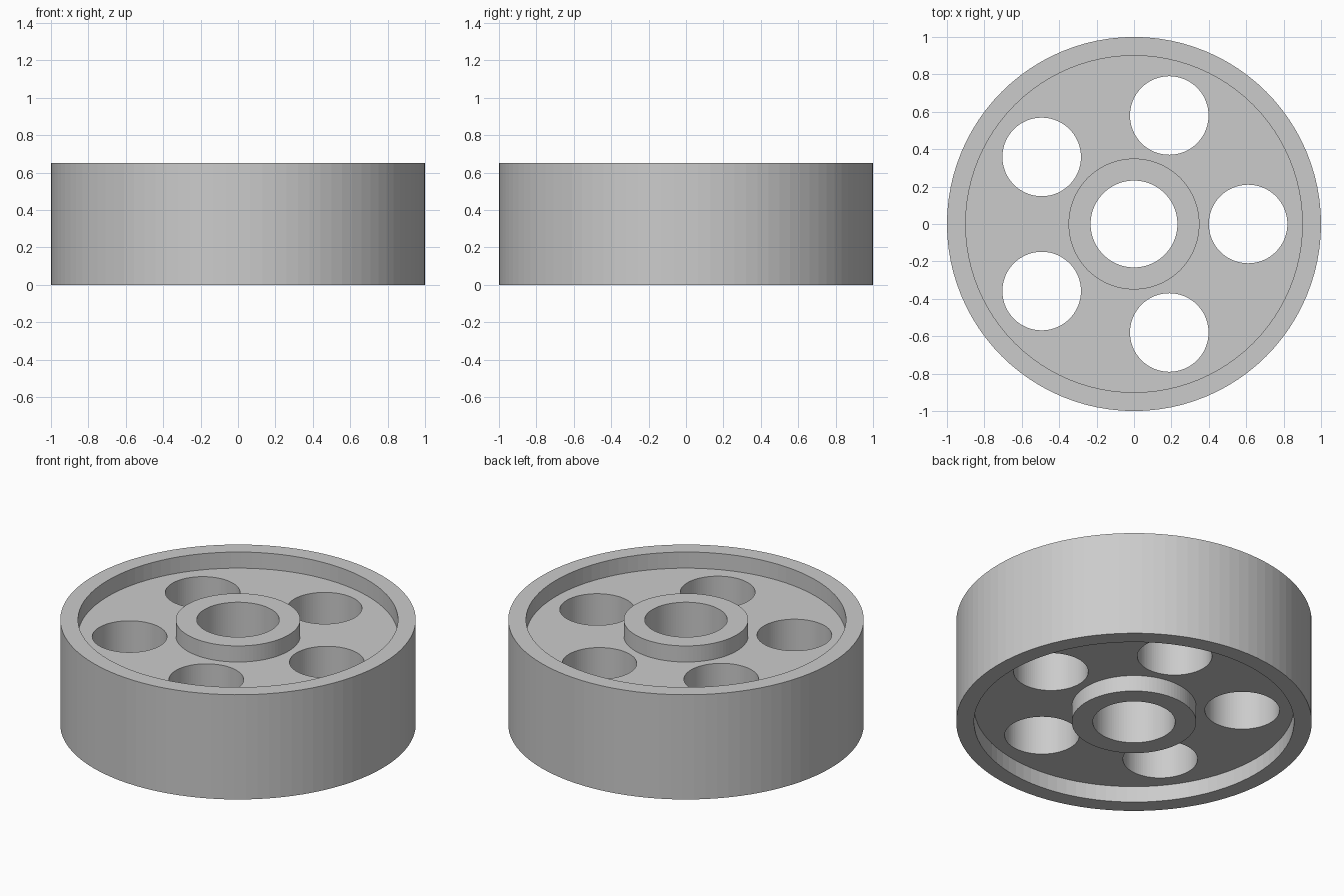
import bpy
import bmesh
from math import cos, sin, tau
from mathutils import Matrix

SEGMENTS = 96
HEIGHT = 0.65
RECESS = 0.10
RIM_R, RIM_INNER, HUB_R, BORE_R = 1.0, 0.90, 0.35, 0.232
HOLE_R, HOLE_RING, HOLES = 0.21, 0.61, 5

if "Cube" in bpy.data.objects:
    bpy.data.objects.remove(bpy.data.objects["Cube"], do_unlink=True)

# Single grey finish
grey = bpy.data.materials.new("light_grey")
grey.use_nodes = True
colour = (0.6, 0.6, 0.6, 1)
grey.diffuse_color = colour
grey.node_tree.nodes["Principled BSDF"].inputs["Base Color"].default_value = colour


def make_object(name, bm):
    bmesh.ops.recalc_face_normals(bm, faces=bm.faces)
    mesh = bpy.data.meshes.new(name)
    bm.to_mesh(mesh)
    bm.free()
    mesh.materials.append(grey)
    obj = bpy.data.objects.new(name, mesh)
    bpy.context.collection.objects.link(obj)
    return obj


def lathe(name, profile):
    """Revolve a closed (radius, height) profile around z."""
    bm = bmesh.new()
    rings = []
    for r, z in profile:
        angles = [tau * i / SEGMENTS for i in range(SEGMENTS)]
        rings.append([bm.verts.new((r * cos(a), r * sin(a), z)) for a in angles])
    for a, b in zip(rings, rings[1:] + rings[:1]):
        for i in range(SEGMENTS):
            j = (i + 1) % SEGMENTS
            bm.faces.new((a[i], a[j], b[j], b[i]))
    return make_object(name, bm)


# Wheel body: rim, recessed web and hub, the lower half mirroring the upper
upper = [(BORE_R, HEIGHT), (HUB_R, HEIGHT), (HUB_R, HEIGHT - RECESS),
         (RIM_INNER, HEIGHT - RECESS), (RIM_INNER, HEIGHT), (RIM_R, HEIGHT)]
lower = [(r, HEIGHT - z) for r, z in reversed(upper)]
wheel = lathe("wheel", upper + lower)

# Round holes through the web
bm = bmesh.new()
for k in range(HOLES):
    place = Matrix.Rotation(tau * k / HOLES, 4, "Z") @ Matrix.Translation((HOLE_RING, 0, HEIGHT / 2))
    bmesh.ops.create_cone(bm, cap_ends=True, segments=SEGMENTS, radius1=HOLE_R,
                          radius2=HOLE_R, depth=HEIGHT * 2, matrix=place)
cutter = make_object("hole_cutter", bm)
cutter.hide_render = True

cut = wheel.modifiers.new("web_holes", "BOOLEAN")
cut.operation = "DIFFERENCE"
cut.solver = "EXACT"
cut.object = cutter
bpy.context.view_layer.objects.active = wheel
wheel.select_set(True)
bpy.ops.object.modifier_apply(modifier=cut.name)
bpy.data.objects.remove(cutter, do_unlink=True)
